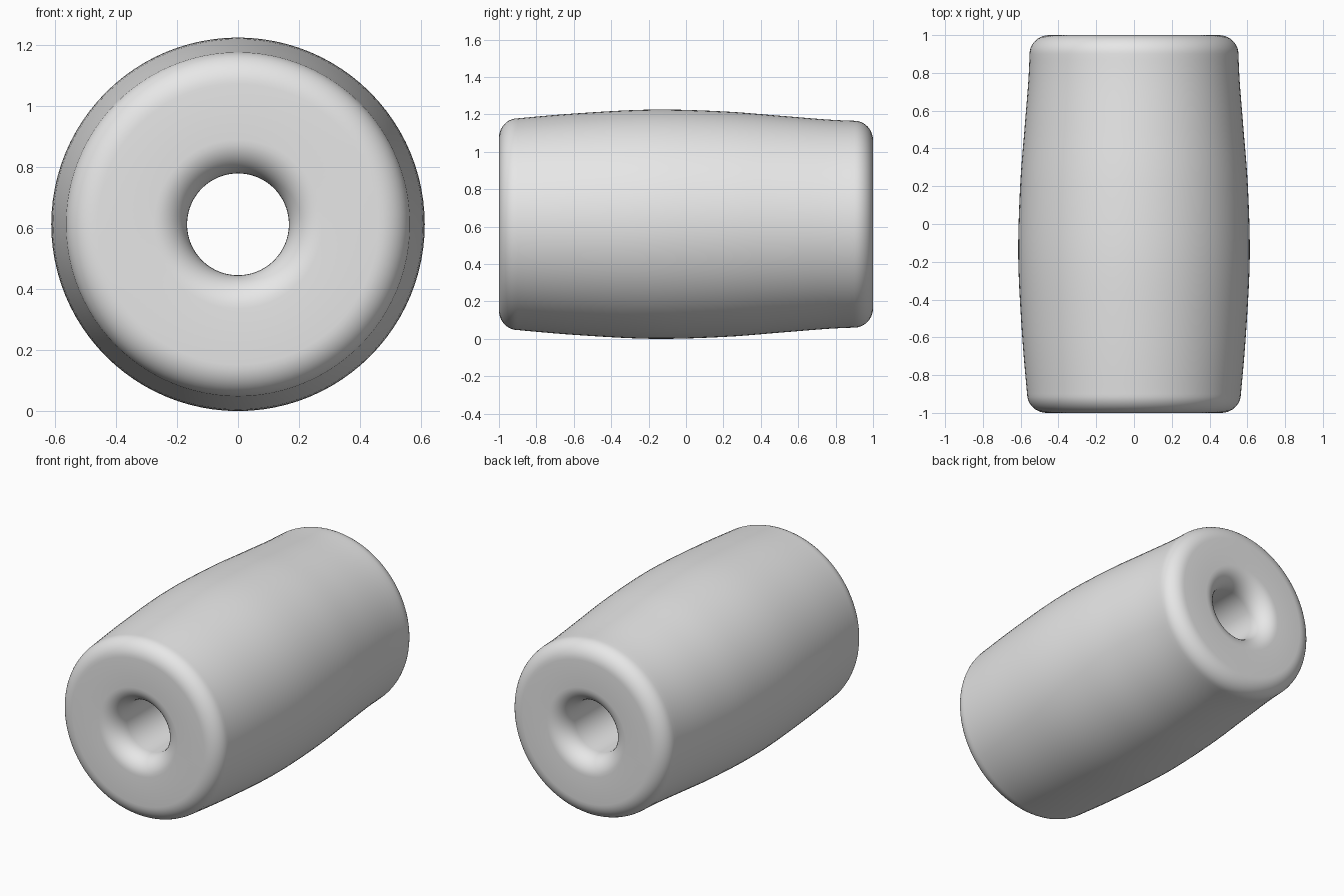
import bpy, bmesh, math
from mathutils import Vector

if "Cube" in bpy.data.objects:
    bpy.data.objects.remove(bpy.data.objects["Cube"], do_unlink=True)

AXIS_Z = 0.613      # height of the bead's axis
HOLE = 0.167        # bore radius


def arc(cr, cy, rr, ry, a0, a1, steps=10):
    """Elliptical arc in the (radius, y) plane."""
    angles = [math.radians(a0 + (a1 - a0) * i / steps) for i in range(steps + 1)]
    return [(cr + rr * math.cos(a), cy + ry * math.sin(a)) for a in angles]


def smooth_curve(pts, steps=5):
    """Catmull-Rom curve between the inner points; the two ends only guide it."""
    out = []
    for i in range(1, len(pts) - 2):
        p0, p1, p2, p3 = (Vector(p) for p in pts[i - 1:i + 3])
        for s in range(steps):
            t = s / steps
            out.append(tuple(0.5 * (2 * p1 + (p2 - p0) * t
                       + (2 * p0 - 5 * p1 + 4 * p2 - p3) * t * t
                       + (3 * p1 - p0 - 3 * p2 + p3) * t ** 3)))
    return out


# Closed cross-section: front rim, barrel, back rim, back lip, bore, front lip
barrel = [(0.55, -1.05), (0.566, -0.9), (0.593, -0.58), (0.613, -0.18),
          (0.603, 0.2), (0.580, 0.5), (0.560, 0.75), (0.553, 0.9), (0.55, 1.05)]
profile = arc(0.461, -0.9, 0.105, 0.1, -90, 0)[:-1]
profile += smooth_curve(barrel)
profile += arc(0.448, 0.9, 0.105, 0.1, 0, 90)
profile += arc(HOLE + 0.11, 0.88, 0.11, 0.12, 90, 180)
profile += arc(HOLE + 0.11, -0.88, 0.11, 0.12, 180, 270)

# Revolve the section around the y axis
bm = bmesh.new()
verts = [bm.verts.new((r, y, 0)) for r, y in profile]
edges = [bm.edges.new((verts[i], verts[(i + 1) % len(verts)])) for i in range(len(verts))]
bmesh.ops.spin(bm, geom=verts + edges, cent=(0, 0, 0), axis=(0, 1, 0),
               angle=math.tau, steps=96, use_merge=True)
bmesh.ops.remove_doubles(bm, verts=bm.verts, dist=1e-5)
bmesh.ops.translate(bm, verts=bm.verts, vec=(0, 0, AXIS_Z))
bmesh.ops.recalc_face_normals(bm, faces=bm.faces)
for f in bm.faces:
    f.smooth = True
mesh = bpy.data.meshes.new("barrel_bead")
bm.to_mesh(mesh)
bm.free()

# Plain grey material
grey = bpy.data.materials.new("light grey")
grey.use_nodes = True
color = (0.8, 0.8, 0.8, 1)
grey.diffuse_color = color
grey.node_tree.nodes["Principled BSDF"].inputs["Base Color"].default_value = color
mesh.materials.append(grey)

bead = bpy.data.objects.new("barrel_bead", mesh)
bpy.context.collection.objects.link(bead)
